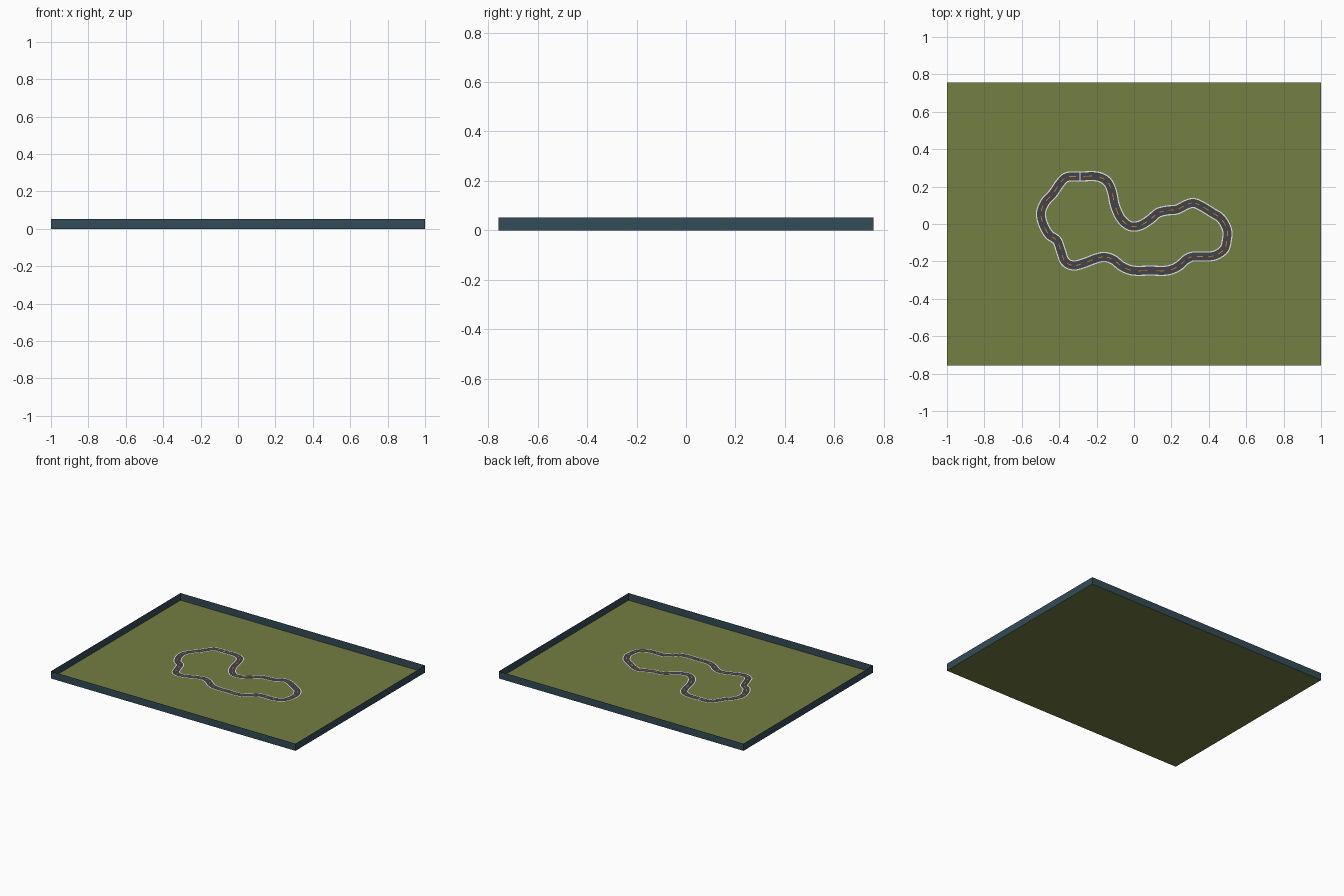
import bpy
from mathutils import Vector

if "Cube" in bpy.data.objects:
    bpy.data.objects.remove(bpy.data.objects["Cube"])

HX, HY, WALL_H = 1.0, 0.757, 0.053


def material(name, rgb):
    m = bpy.data.materials.new(name)
    m.diffuse_color = (*rgb, 1)
    m.use_nodes = True
    m.node_tree.nodes["Principled BSDF"].inputs["Base Color"].default_value = m.diffuse_color
    return m


GRASS = material("olive grass", (0.175, 0.209, 0.055))
WALL = material("slate blue wall", (0.032, 0.072, 0.092))
ROAD = material("grey asphalt", (0.054, 0.054, 0.066))
WHITE = material("white line", (0.78, 0.78, 0.78))
ORANGE = material("orange dash", (0.60, 0.24, 0.015))


def mesh_object(name, verts, faces, mat):
    me = bpy.data.meshes.new(name)
    me.from_pydata(verts, [], faces)
    me.materials.append(mat)
    ob = bpy.data.objects.new(name, me)
    bpy.context.collection.objects.link(ob)
    return ob


# Ground sheet and thin boundary walls
corners = [(-HX, -HY), (HX, -HY), (HX, HY), (-HX, HY)]
mesh_object("ground", [(x, y, 0) for x, y in corners], [(0, 1, 2, 3)], GRASS)
for i, side in enumerate(("front", "right", "back", "left")):
    a, b = corners[i], corners[(i + 1) % 4]
    mesh_object(side + "_wall", [(*a, 0), (*b, 0), (*b, WALL_H), (*a, WALL_H)],
                [(0, 1, 2, 3)], WALL)

# Centre line of the circuit, clockwise from the start line
PATH = [(-.283, .254), (-.198, .254), (-.144, .227), (-.118, .174), (-.102, .099),
        (-.070, .029), (-.021, -.011), (.032, -.008), (.086, .024), (.128, .059),
        (.176, .072), (.230, .078), (.283, .104), (.321, .112), (.364, .094),
        (.417, .061), (.465, .029), (.497, -.029), (.497, -.083), (.481, -.136),
        (.433, -.168), (.380, -.174), (.316, -.174), (.278, -.190), (.235, -.227),
        (.176, -.249), (.086, -.249), (-.005, -.249), (-.064, -.227), (-.112, -.190),
        (-.160, -.176), (-.209, -.187), (-.273, -.211), (-.326, -.222), (-.369, -.200),
        (-.390, -.147), (-.412, -.088), (-.455, -.056), (-.487, .003), (-.497, .061),
        (-.476, .115), (-.433, .163), (-.396, .217), (-.358, .251)]
pts = [Vector(p) for p in PATH]
STEPS = 6
centre = []
for i in range(len(pts)):
    p0, p1, p2, p3 = (pts[(i + k) % len(pts)] for k in (-1, 0, 1, 2))
    for s in range(STEPS):
        t = s / STEPS
        centre.append(0.5 * (2 * p1 + (p2 - p0) * t + (2 * p0 - 5 * p1 + 4 * p2 - p3) * t * t
                             + (3 * p1 - p0 - 3 * p2 + p3) * t ** 3))
N = len(centre)
normals = []
for i in range(N):
    d = (centre[(i + 1) % N] - centre[i - 1]).normalized()
    normals.append(Vector((-d.y, d.x)))


def ribbon(name, inner, outer, z, mat, keep=lambda i: True):
    """Flat strip following the circuit between two sideways offsets."""
    verts = []
    for c, n in zip(centre, normals):
        verts += [(*(c + n * inner), z), (*(c + n * outer), z)]
    faces = [(2 * i, 2 * ((i + 1) % N), 2 * ((i + 1) % N) + 1, 2 * i + 1)
             for i in range(N) if keep(i)]
    return mesh_object(name, verts, faces, mat)


# Road surface, edge lines and centre dashes
ribbon("road", -0.021, 0.021, 0.003, ROAD)
ribbon("left_edge_line", 0.021, 0.027, 0.003, WHITE)
ribbon("right_edge_line", -0.027, -0.021, 0.003, WHITE)
ribbon("centre_dashes", -0.0022, 0.0022, 0.0045, ORANGE, lambda i: i % 6 in (1, 2, 3))

# Start line across the top straight
mesh_object("start_line", [(-.292, .233, .0048), (-.287, .233, .0048),
                           (-.287, .275, .0048), (-.292, .275, .0048)],
            [(0, 1, 2, 3)], WHITE)
